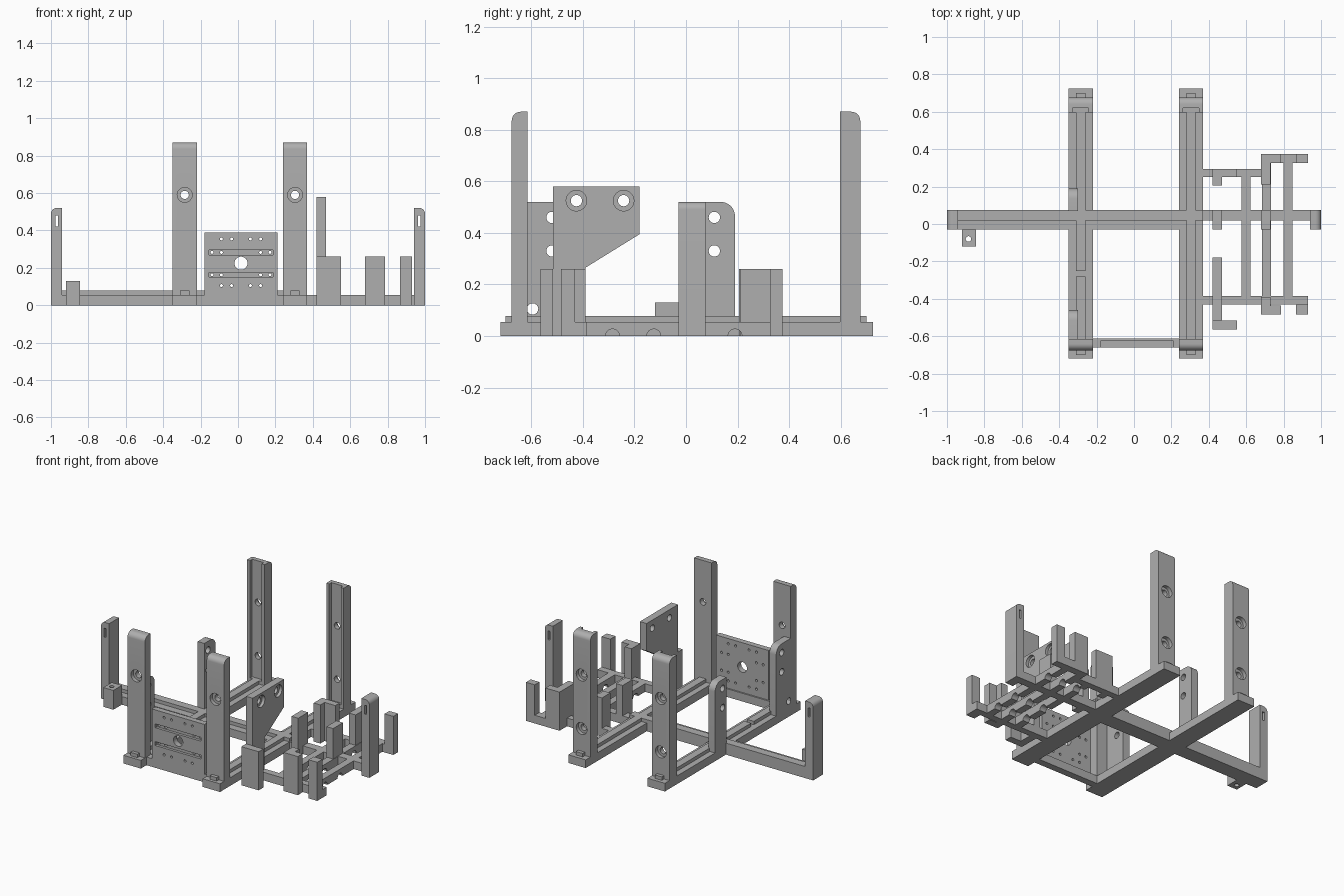
import bpy
import bmesh
from math import cos, sin, pi
from mathutils import Matrix, Vector

if "Cube" in bpy.data.objects:
    bpy.data.objects.remove(bpy.data.objects["Cube"])

grey = bpy.data.materials.new("plain grey")
grey.use_nodes = True
grey.diffuse_color = (0.43, 0.43, 0.43, 1)
grey.node_tree.nodes["Principled BSDF"].inputs["Base Color"].default_value = grey.diffuse_color


def finish(name, bm):
    bmesh.ops.recalc_face_normals(bm, faces=bm.faces[:])
    mesh = bpy.data.meshes.new(name)
    bm.to_mesh(mesh)
    bm.free()
    mesh.materials.append(grey)
    ob = bpy.data.objects.new(name, mesh)
    bpy.context.collection.objects.link(ob)
    return ob


def prism(name, points, axis, lo, hi):
    """Extrude a 2D outline along x (points are y, z) or y (points are x, z)."""
    bm = bmesh.new()
    place = (lambda p: (lo, *p)) if axis == "X" else (lambda p: (p[0], lo, p[1]))
    face = bm.faces.new([bm.verts.new(place(p)) for p in points])
    new = bmesh.ops.extrude_face_region(bm, geom=[face])["geom"]
    step = Vector((hi - lo, 0, 0)) if axis == "X" else Vector((0, hi - lo, 0))
    bmesh.ops.translate(bm, vec=step, verts=[v for v in new if isinstance(v, bmesh.types.BMVert)])
    return finish(name, bm)


def box(name, x0, x1, y0, y1, z0, z1):
    return prism(name, [(y0, z0), (y1, z0), (y1, z1), (y0, z1)], "X", x0, x1)


def round_post(name, axis, inner, outer, top, lo, hi, r):
    """Upright whose outer top corner is rounded."""
    s = 1 if outer > inner else -1
    arc = [(outer - s * r + s * r * cos(pi / 2 * i / 8), top - r + r * sin(pi / 2 * i / 8))
           for i in range(9)]
    return prism(name, [(inner, 0), (outer, 0)] + arc + [(inner, top)], axis, lo, hi)


def rod(axis, centre, r, length):
    bm = bmesh.new()
    bmesh.ops.create_cone(bm, cap_ends=True, segments=24, radius1=r, radius2=r, depth=length)
    turn = {"X": Matrix.Rotation(pi / 2, 4, "Y"), "Y": Matrix.Rotation(pi / 2, 4, "X"),
            "Z": Matrix.Identity(4)}[axis]
    bmesh.ops.transform(bm, matrix=Matrix.Translation(centre) @ turn, verts=bm.verts[:])
    return finish("cutter", bm)


def cut(ob, cutters):
    for c in cutters:
        c.hide_render = True
        mod = ob.modifiers.new("cut", "BOOLEAN")
        mod.operation, mod.solver, mod.object = "DIFFERENCE", "EXACT", c
    graph = bpy.context.evaluated_depsgraph_get()
    mesh = bpy.data.meshes.new_from_object(ob.evaluated_get(graph))
    ob.modifiers.clear()
    ob.data = mesh
    for c in cutters:
        bpy.data.objects.remove(c)


BASE, RIDGE, BLOCK, HOLE, BORE = 0.055, 0.078, 0.26, 0.022, 0.04

# Long rails with a centre ridge, and the tall uprights at their ends
for side, x0 in (("right", -0.35), ("left", 0.24)):
    x1, mid = x0 + 0.13, x0 + 0.065
    box(side + "_rail", x0, x1, -0.72, 0.725, 0, BASE)
    ridge = box(side + "_rail_ridge", mid - 0.025, mid + 0.025, -0.70, 0.70, BASE, RIDGE)
    if side == "right":
        cut(ridge, [box("cutter", x0, x1, -0.28, -0.25, BASE - 0.01, 0.1)])
    front = round_post(side + "_front_upright", "X", -0.615, -0.676, 0.87, x0, x1, 0.035)
    cut(front, [rod("Y", (mid, -0.64, 0.59), HOLE, 0.3),
                rod("Y", (mid, -0.676, 0.59), BORE, 0.05)])
    back = round_post(side + "_back_upright", "X", 0.597, 0.676, 0.87, x0, x1, 0.035)
    cutters = [box("cutter", x0 + 0.022, x1 - 0.022, 0.5, 0.62, RIDGE, 1)]
    for z in (0.59, 0.23):
        cutters += [rod("Y", (mid, 0.64, z), HOLE, 0.3), rod("Y", (mid, 0.676, z), BORE, 0.05)]
    cut(back, cutters)

# Cross beam, its ridge and the slotted end posts
box("cross_beam", -1, 0.37, -0.03, 0.075, 0, BASE)
box("cross_beam_ridge", -0.94, 0.37, 0.02, 0.075, BASE, RIDGE)
box("left_cross_beam", 0.37, 0.95, 0.02, 0.075, 0, BASE)
for side, s in (("right", -1), ("left", 1)):
    post = round_post(side + "_end_post", "Y", s * 0.94, s, 0.52, -0.03, 0.075, 0.03)
    cut(post, [box("cutter", s * 0.97 - 0.007, s * 0.97 + 0.007, -0.2, 0.2, 0.42, 0.48)])
tab = box("end_tab", -0.92, -0.845, -0.12, -0.03, 0, 0.13)
cut(tab, [rod("Z", (-0.885, -0.08, 0.07), 0.015, 0.4)])

# Side towers on the right rail
tower = round_post("middle_tower", "X", 0.07, 0.19, 0.52, -0.35, -0.30, 0.055)
cut(tower, [rod("X", (-0.32, 0.11, z), HOLE, 0.3) for z in (0.33, 0.46)])
tower = round_post("front_tower", "X", -0.615, -0.46, 0.52, -0.35, -0.30, 0.055)
cut(tower, [rod("X", (-0.32, y, z), HOLE, 0.3)
            for y, z in ((-0.52, 0.33), (-0.52, 0.46), (-0.595, 0.105))])

# Front panel with grooves and drilled holes
box("front_crossbar", -0.22, 0.24, -0.66, -0.612, 0, BASE)
panel = box("front_panel", -0.18, 0.212, -0.66, -0.622, 0, 0.39)
cutters = [rod("Y", (0.016, -0.64, 0.225), 0.035, 0.3)]
for z in (0.163, 0.283):
    cutters.append(box("cutter", -0.155, 0.187, -0.7, -0.642, z - 0.013, z + 0.013))
for dx, zs in ((0.05, (0.105, 0.355)), (0.105, (0.105, 0.163, 0.283, 0.355)), (0.155, (0.163, 0.283))):
    cutters += [rod("Y", (0.016 + s * dx, -0.64, z), 0.008, 0.3) for s in (-1, 1) for z in zs]
cut(panel, cutters)

# Tapered bracket with two counterbored holes
bracket = prism("tapered_bracket",
                [(-0.515, 0), (-0.39, 0), (-0.39, 0.265), (-0.18, 0.395), (-0.18, 0.58), (-0.515, 0.58)],
                "X", 0.42, 0.47)
cutters = []
for y in (-0.425, -0.242):
    cutters += [rod("X", (0.44, y, 0.525), HOLE, 0.3), rod("X", (0.47, y, 0.525), BORE, 0.04)]
cut(bracket, cutters)

# Light frame on the left, notched underneath
for name, x0, y0, y1 in (("inner", 0.575, -0.40, 0.295), ("middle", 0.685, -0.44, 0.375),
                         ("outer", 0.80, -0.40, 0.375)):
    bar = box(name + "_frame_bar", x0, x0 + 0.048, y0, y1, 0, BASE)
    cut(bar, [rod("X", (x0, y, 0), 0.027, 0.3) for y in (-0.285, -0.125, 0.19)])
box("front_frame_bar", 0.37, 0.93, -0.43, -0.385, 0, BASE)
box("back_frame_bar", 0.37, 0.69, 0.25, 0.295, 0, BASE)
box("back_outer_bar", 0.685, 0.93, 0.325, 0.375, 0, BASE)

# Holding blocks standing on the frame
for name, x0, x1, y0, y1 in (
        ("front_inner_block", 0.42, 0.55, -0.565, -0.515),
        ("front_middle_block", 0.68, 0.785, -0.485, -0.435),
        ("front_middle_web", 0.68, 0.73, -0.44, -0.39),
        ("front_outer_block", 0.865, 0.93, -0.485, -0.43),
        ("centre_inner_block", 0.42, 0.47, -0.03, 0.075),
        ("centre_middle_block", 0.68, 0.73, -0.03, 0.075),
        ("back_inner_block", 0.42, 0.55, 0.25, 0.295),
        ("back_inner_web", 0.42, 0.47, 0.205, 0.25),
        ("back_middle_block", 0.68, 0.785, 0.325, 0.375),
        ("back_middle_web", 0.68, 0.73, 0.21, 0.325),
        ("back_outer_block", 0.865, 0.93, 0.325, 0.375)):
    box(name, x0, x1, y0, y1, 0, BLOCK)

# Smooth the round parts, keep edges sharp
bpy.ops.object.select_all(action="DESELECT")
for ob in bpy.context.collection.objects:
    if ob.type == "MESH":
        ob.select_set(True)
        bpy.context.view_layer.objects.active = ob
bpy.ops.object.shade_smooth_by_angle()
